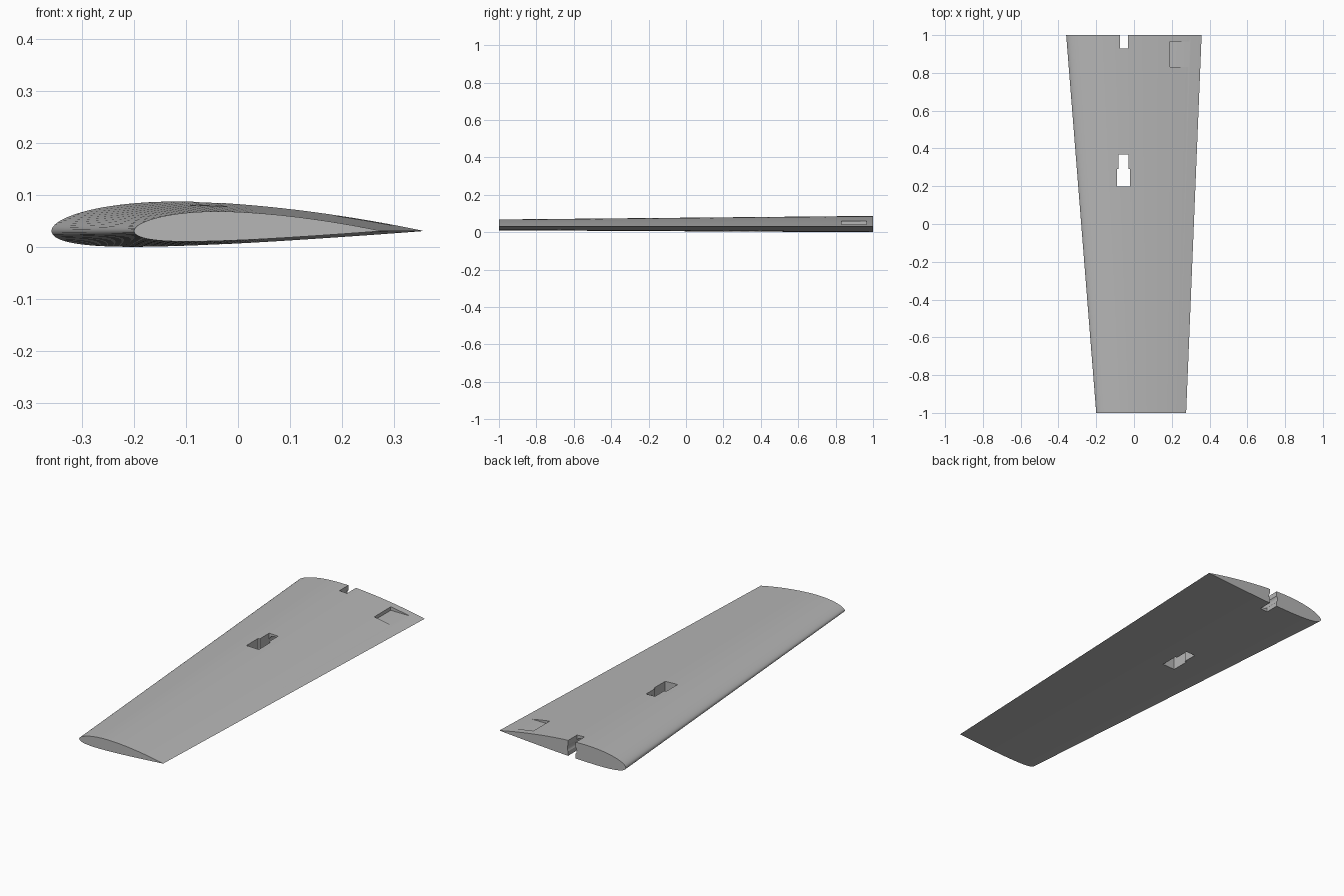
import bpy
import bmesh
import math

cube = bpy.data.objects.get("Cube")
if cube:
    bpy.data.objects.remove(cube, do_unlink=True)

grey = bpy.data.materials.new("plain grey")
grey.use_nodes = True
colour = (0.47, 0.47, 0.47, 1)
grey.diffuse_color = colour
grey.node_tree.nodes["Principled BSDF"].inputs["Base Color"].default_value = colour

AXIS_Z = 0.0305   # height of the chord line
STEPS = 50        # points along each side of the section


def make_object(name, bm):
    bmesh.ops.recalc_face_normals(bm, faces=bm.faces)
    mesh = bpy.data.meshes.new(name)
    bm.to_mesh(mesh)
    bm.free()
    mesh.materials.append(grey)
    obj = bpy.data.objects.new(name, mesh)
    bpy.context.collection.objects.link(obj)
    return obj


def surface(t, side):
    """Cambered section height at chord fraction t, side +1 top or -1 bottom."""
    half = 0.6 * (0.2969 * math.sqrt(t) - 0.126 * t - 0.3516 * t**2
                  + 0.2843 * t**3 - 0.1036 * t**4)
    if t < 0.4:
        camber = 0.125 * (0.8 * t - t * t)
    else:
        camber = 0.02 / 0.36 * (0.2 + 0.8 * t - t * t)
    return camber + side * half


def section(bm, y, lead, trail):
    """Closed ring: trailing edge, over the top, round the nose, back below."""
    chord = trail - lead
    ts = [(1 - math.cos(math.pi * i / STEPS)) / 2 for i in range(STEPS + 1)]
    path = [(t, 1) for t in reversed(ts)] + [(t, -1) for t in ts[1:-1]]
    return [bm.verts.new((lead + t * chord, y, AXIS_Z + chord * surface(t, s)))
            for t, s in path]


# Tapered wing lofted from tip to root
bm = bmesh.new()
tip = section(bm, -1, -0.2, 0.276)
root = section(bm, 1, -0.359, 0.358)
for i in range(len(tip)):
    j = (i + 1) % len(tip)
    bm.faces.new((tip[i], tip[j], root[j], root[i]))
bm.faces.new(tip)
bm.faces.new(root)
wing = make_object("wing", bm)


def box_cutter(name, x0, x1, y0, y1, z0, z1):
    bm = bmesh.new()
    bmesh.ops.create_cube(bm, size=1)
    for v in bm.verts:
        v.co = (x1 if v.co.x > 0 else x0, y1 if v.co.y > 0 else y0,
                z1 if v.co.z > 0 else z0)
    return make_object(name, bm)


def rod_cutter(name, x, z, radius, y0, y1):
    bm = bmesh.new()
    bmesh.ops.create_cone(bm, cap_ends=True, segments=40, radius1=radius,
                          radius2=radius, depth=y1 - y0)
    for v in bm.verts:
        a, b, c = v.co
        v.co = (x + a, (y0 + y1) / 2 + c, z + b)
    return make_object(name, bm)


# Spar tunnel, root notch, stepped mid opening and shallow hatch recess
cutters = [
    rod_cutter("spar_tunnel", -0.054, 0.044, 0.027, 0.32, 1.1),
    box_cutter("root_notch", -0.075, -0.032, 0.928, 1.1, -0.1, 0.2),
    box_cutter("mid_opening_wide", -0.091, -0.021, 0.198, 0.292, -0.1, 0.2),
    box_cutter("mid_opening_narrow", -0.081, -0.03, 0.27, 0.367, -0.1, 0.2),
    box_cutter("hatch_recess", 0.19, 0.317, 0.832, 0.965, 0.0425, 0.2),
]
bpy.context.view_layer.objects.active = wing
for cutter in cutters:
    cutter.hide_render = True
    mod = wing.modifiers.new(cutter.name, 'BOOLEAN')
    mod.operation = 'DIFFERENCE'
    mod.solver = 'EXACT'
    mod.object = cutter
    bpy.ops.object.modifier_apply(modifier=mod.name)
    bpy.data.objects.remove(cutter, do_unlink=True)

# Smooth skin with crisp cut edges
bpy.ops.object.select_all(action='DESELECT')
wing.select_set(True)
bpy.ops.object.shade_smooth_by_angle(angle=math.radians(30))
